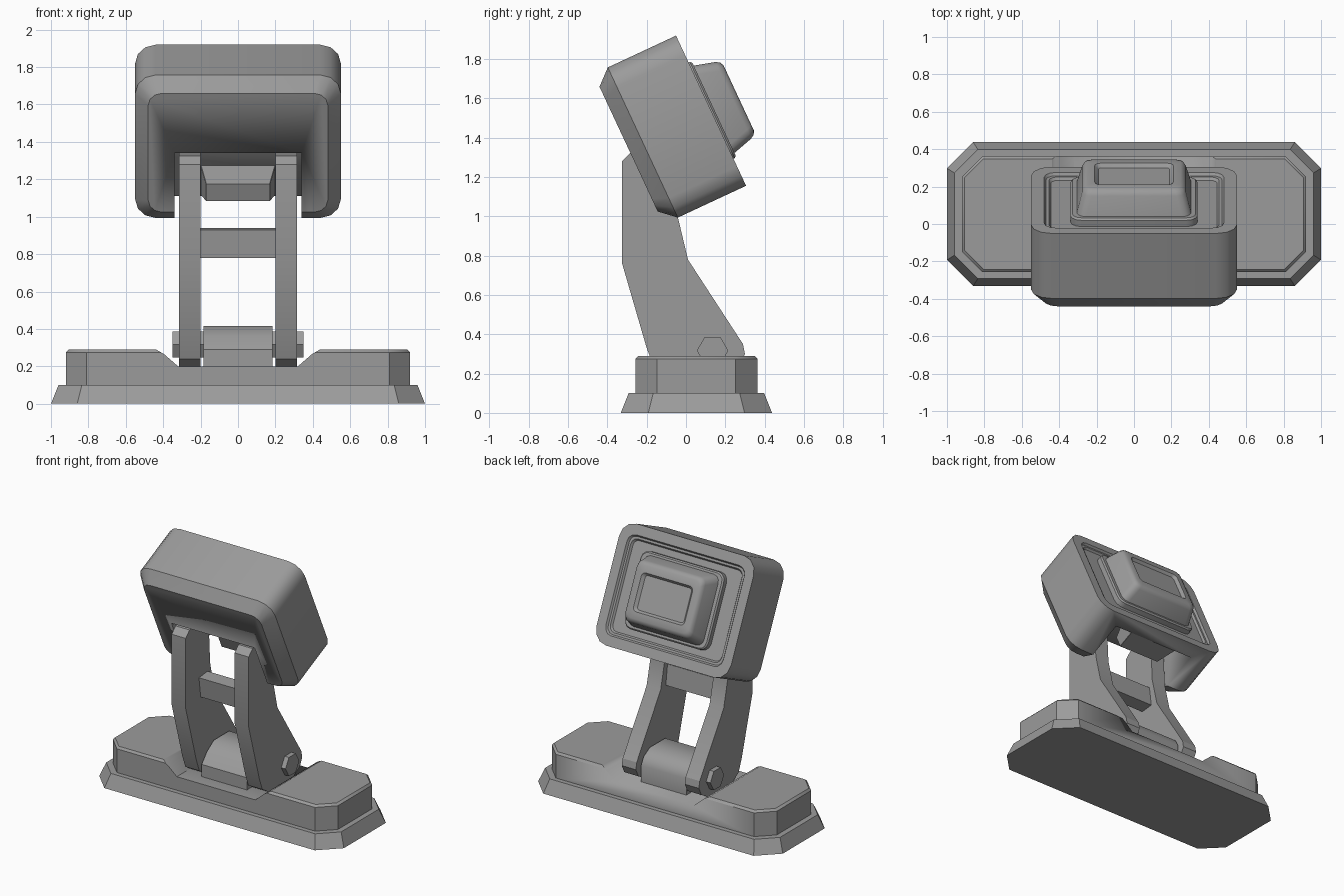
import bpy, bmesh
from math import cos, sin, pi, radians
from mathutils import Matrix, Vector

if "Cube" in bpy.data.objects:
    bpy.data.objects.remove(bpy.data.objects["Cube"], do_unlink=True)

grey = bpy.data.materials.new("plain_grey")
grey.use_nodes = True
grey.diffuse_color = (0.33, 0.33, 0.33, 1)
grey.node_tree.nodes["Principled BSDF"].inputs["Base Color"].default_value = (0.33, 0.33, 0.33, 1)

# Frames: the base lofts upward, the head lofts along its tilted back direction
BASE = Matrix.Translation((0, 0.053, 0))
HEAD = (Matrix.Translation((0, 0.1275, 1.5375)) @ Matrix.Rotation(radians(25), 4, 'X')
        @ Matrix(((1, 0, 0, 0), (0, 0, 1, 0), (0, 1, 0, 0), (0, 0, 0, 1))))


def finish(name, bm, angle=35):
    bmesh.ops.recalc_face_normals(bm, faces=bm.faces)
    mesh = bpy.data.meshes.new(name)
    bm.to_mesh(mesh)
    bm.free()
    mesh.materials.append(grey)
    obj = bpy.data.objects.new(name, mesh)
    bpy.context.collection.objects.link(obj)
    bpy.ops.object.select_all(action='DESELECT')
    obj.select_set(True)
    bpy.context.view_layer.objects.active = obj
    bpy.ops.object.shade_smooth_by_angle(angle=radians(angle))
    return obj


def rounded_rect(w, h, r, seg):
    pts = []
    for k, (sx, sy) in enumerate(((1, 1), (-1, 1), (-1, -1), (1, -1))):
        for i in range(seg + 1):
            a = (k + i / seg) * pi / 2
            pts.append((sx * (w / 2 - r) + r * cos(a), sy * (h / 2 - r) + r * sin(a)))
    return pts


def loft(name, sections, frame, seg=3):
    """Each section is (level, width, height, corner size)."""
    bm = bmesh.new()
    rings = [[bm.verts.new(frame @ Vector((x, y, level))) for x, y in rounded_rect(w, h, r, seg)]
             for level, w, h, r in sections]
    n = len(rings[0])
    for a, b in zip(rings, rings[1:]):
        for i in range(n):
            j = (i + 1) % n
            bm.faces.new((a[i], a[j], b[j], b[i]))
    bm.faces.new(rings[0])
    bm.faces.new(rings[-1])
    return finish(name, bm)


def prism(name, profile, place, a, b, angle=20):
    """Extrude a flat profile between a and b; place maps (u, v, depth) to space."""
    bm = bmesh.new()
    rings = [[bm.verts.new(place(u, v, d)) for u, v in profile] for d in (a, b)]
    n = len(profile)
    for i in range(n):
        j = (i + 1) % n
        bm.faces.new((rings[0][i], rings[0][j], rings[1][j], rings[1][i]))
    bm.faces.new(rings[0])
    bm.faces.new(rings[1])
    return finish(name, bm, angle)


def along_x(u, v, d):
    return Vector((d, u, v))


def along_y(u, v, d):
    return Vector((u, d, v))


def cut(obj, cutter):
    cutter.hide_render = True
    mod = obj.modifiers.new("cut", 'BOOLEAN')
    mod.operation = 'DIFFERENCE'
    mod.solver = 'EXACT'
    mod.object = cutter
    bpy.context.view_layer.objects.active = obj
    bpy.ops.object.modifier_apply(modifier=mod.name)
    bpy.data.objects.remove(cutter, do_unlink=True)


# Base: flared foot and upper block with a sloped saddle across the middle
loft("base_foot", [(0, 2, 0.77, 0.14), (0.1, 1.92, 0.69, 0.125)], BASE, 1)
block = loft("base_block", [(0.09, 1.84, 0.62, 0.11), (0.275, 1.84, 0.62, 0.11),
                            (0.29, 1.81, 0.59, 0.1)], BASE, 1)
half = [(0.32, 0.2), (0.395, 0.265), (0.44, 0.291), (0.44, 0.4)]
saddle = half + [(-x, z) for x, z in reversed(half)]
cut(block, prism("saddle_cutter", saddle, along_y, -0.6, 0.7))

# Pivot block and the hexagonal pin through it
prism("pivot_block", [(-0.16, 0.19), (-0.16, 0.29), (-0.1, 0.36), (-0.02, 0.415), (0.16, 0.415),
                      (0.23, 0.375), (0.26, 0.32), (0.26, 0.19)], along_x, -0.185, 0.185, 35)
prism("pivot_pin", [(0.135 + 0.08 * cos(i * pi / 3), 0.317 + 0.08 * sin(i * pi / 3))
                    for i in range(6)], along_x, -0.35, 0.35)

# Pair of bent arms
arm = [(-0.325, 1.28), (-0.325, 0.76), (-0.2, 0.33), (-0.165, 0.24), (-0.1, 0.2), (0.2, 0.2),
       (0.27, 0.24), (0.3, 0.3), (0.29, 0.35), (0.01, 0.78), (-0.04, 0.99), (-0.06, 1.36),
       (-0.28, 1.325)]
for name, s in (("left_arm", 1), ("right_arm", -1)):
    prism(name, arm, along_x, s * 0.2, s * 0.315)

# Cross brace between the arms
prism("cross_brace", [(-0.17, 0.93), (-0.15, 0.78), (-0.05, 0.79), (-0.07, 0.94)],
      along_x, -0.205, 0.205)

# Head: chamfered front, recessed back, channel for the arms at the lower front
head = loft("head_shell", [(-0.463, 0.96, 0.70, 0.07), (-0.383, 1.1, 0.843, 0.11),
                           (0, 1.1, 0.843, 0.11), (0, 0.96, 0.70, 0.06),
                           (-0.015, 0.94, 0.68, 0.05), (-0.015, 0.91, 0.65, 0.045),
                           (-0.03, 0.89, 0.63, 0.04)], HEAD)
cut(head, prism("channel_cutter", [(-0.34, 0), (0.34, 0), (0.34, -0.6), (-0.34, -0.6)],
                lambda u, v, d: HEAD @ Vector((u, v, d)), -0.6, -0.105))

# Tapered mount inside the channel
LUG = HEAD @ Matrix.Translation((0, -0.33, 0))
loft("head_mount", [(-0.1, 0.40, 0.18, 0.002), (-0.26, 0.34, 0.10, 0.002)], LUG, 1)

# Back plate and raised cap with a shallow dish
loft("back_plate", [(-0.04, 0.68, 0.54, 0.06), (0.007, 0.68, 0.54, 0.06),
                    (0.017, 0.66, 0.52, 0.05)], HEAD)
loft("back_cap", [(0, 0.62, 0.50, 0.05), (0.125, 0.555, 0.43, 0.05), (0.145, 0.535, 0.405, 0.045),
                  (0.155, 0.50, 0.365, 0.04), (0.155, 0.42, 0.27, 0.03),
                  (0.135, 0.38, 0.24, 0.02)], HEAD)
